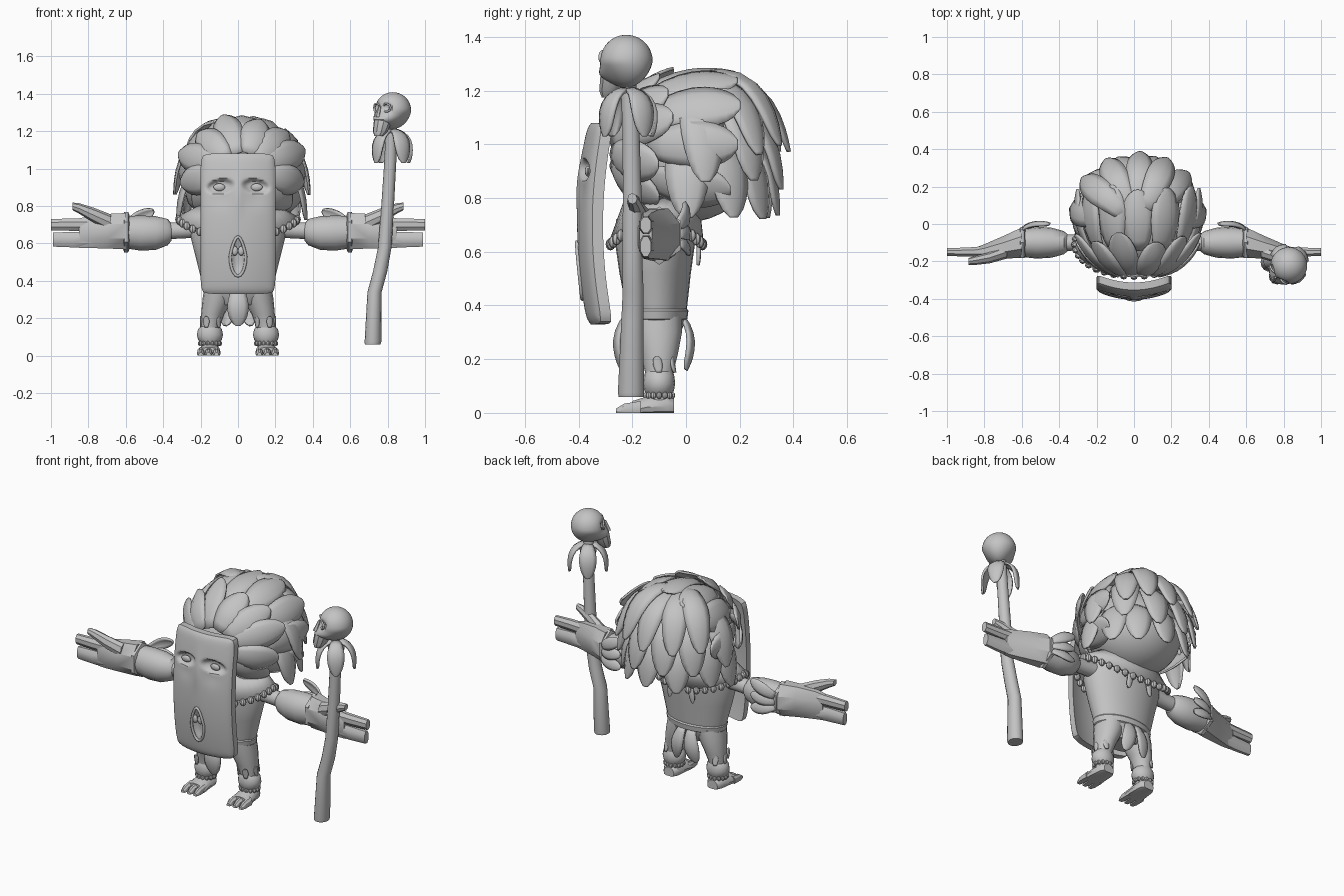
import bpy, bmesh, random
from math import sin, cos, pi, radians, exp
from mathutils import Vector, Matrix

random.seed(4)
if "Cube" in bpy.data.objects:
    bpy.data.objects.remove(bpy.data.objects["Cube"])

GREY = (0.55, 0.55, 0.55, 1)
clay = bpy.data.materials.new("plain_grey")
clay.use_nodes = True
clay.diffuse_color = GREY
clay.node_tree.nodes["Principled BSDF"].inputs["Base Color"].default_value = GREY
made = []


def finish(name, bm, thick=0.0):
    bmesh.ops.recalc_face_normals(bm, faces=bm.faces)
    mesh = bpy.data.meshes.new(name)
    bm.to_mesh(mesh)
    bm.free()
    mesh.materials.append(clay)
    ob = bpy.data.objects.new(name, mesh)
    bpy.context.collection.objects.link(ob)
    if thick:
        mod = ob.modifiers.new("thickness", "SOLIDIFY")
        mod.thickness, mod.offset = thick, 0
    made.append(ob)
    return ob


def loft(name, axis, rings, n=20, side=1, turn=0.0):
    """Skin elliptical rings (x, y, z, radius_a, radius_b) set square to an axis."""
    bm = bmesh.new()
    loops = []
    for x, y, z, ra, rb in rings:
        loop = []
        for i in range(n):
            t = 2 * pi * i / n + turn
            a, b = ra * cos(t), rb * sin(t)
            off = {"X": (0, a, b), "Y": (a, 0, b), "Z": (a, b, 0)}[axis]
            p = Vector((x, y, z)) + Vector(off)
            loop.append(bm.verts.new((p.x * side, p.y, p.z)))
        loops.append(loop)
    for lo, hi in zip(loops, loops[1:]):
        for i in range(n):
            bm.faces.new((lo[i], lo[(i + 1) % n], hi[(i + 1) % n], hi[i]))
    bm.faces.new(loops[0])
    bm.faces.new(loops[-1])
    return finish(name, bm)


def ball(name, centre, radii, seg=20):
    bm = bmesh.new()
    bmesh.ops.create_uvsphere(bm, u_segments=seg, v_segments=seg // 2 + 2, radius=1)
    bm.transform(Matrix.Translation(centre) @ Matrix.Diagonal((*radii, 1)))
    return finish(name, bm)


def leaf(name, p0, p1, p2, width, out, thick=0.012):
    """Ridged round-tipped feather along a bent path, its face turned towards out."""
    p0, p1, p2, out = map(Vector, (p0, p1, p2, out))
    bm = bmesh.new()
    rows = []
    steps = 9
    for k in range(steps + 1):
        t = sin(k / steps * pi / 2)
        p = p0 * (1 - t) ** 2 + p1 * 2 * t * (1 - t) + p2 * t * t
        tan = ((p1 - p0) * (1 - t) + (p2 - p1) * t).normalized()
        across = tan.cross(out).normalized()
        up = across.cross(tan)
        w = width * (0.5 + 0.5 * sin(min(t * 1.5, 1) * pi / 2)) * max(1 - t ** 5, 0.03) ** 0.5
        rows.append([bm.verts.new(p + across * w * s - up * w * 0.3 * abs(s) ** 1.3)
                     for s in (-1, -0.55, 0, 0.55, 1)])
    for lo, hi in zip(rows, rows[1:]):
        for i in range(4):
            bm.faces.new((lo[i], lo[i + 1], hi[i + 1], hi[i]))
    return finish(name, bm, thick)


def rope(name, points, radius):
    cu = bpy.data.curves.new(name, "CURVE")
    cu.dimensions, cu.bevel_depth, cu.bevel_resolution = "3D", radius, 2
    sp = cu.splines.new("POLY")
    sp.points.add(len(points) - 1)
    for q, p in zip(sp.points, points):
        q.co = (*p, 1)
    sp.use_cyclic_u = True
    cu.materials.append(clay)
    bpy.context.collection.objects.link(bpy.data.objects.new(name, cu))


# Torso, belt and head
loft("torso", "Z", [(0, -.11, .27, .11, .07), (0, -.11, .33, .18, .105), (0, -.11, .4, .195, .115),
                    (0, -.115, .52, .225, .133), (0, -.115, .64, .255, .15),
                    (0, -.11, .72, .25, .15), (0, -.08, .82, .15, .1)], 28)
loft("belt", "Z", [(0, -.11, .345, .183, .107), (0, -.11, .35, .189, .115),
                   (0, -.11, .38, .195, .119), (0, -.11, .39, .19, .112)], 28)
ball("head", (0, 0, .95), (.28, .26, .24), 32)

# Draped collar with a beaded hem
def hem(t, grow=1.0):
    return Vector((.31 * grow * cos(t), -.11 + .168 * grow * sin(t), .74 - .1 * abs(sin(t)) ** 1.5))

bm = bmesh.new()
N = 40
low = [bm.verts.new(hem(2 * pi * i / N)) for i in range(N)]
top = [bm.verts.new((.2 * cos(2 * pi * i / N), -.09 + .13 * sin(2 * pi * i / N), .8)) for i in range(N)]
for i in range(N):
    bm.faces.new((low[i], low[(i + 1) % N], top[(i + 1) % N], top[i]))
finish("collar", bm, .015)
for i in range(36):
    ball("collar_bead", hem(2 * pi * i / 36, 1.02) - Vector((0, 0, .012)), (.02, .018, .023), 8)

# Curved mask with sunken eyes and a hollow mouth
def mask_y(x, z):
    return -.405 + 1.1 * x * x + .28 * (z - .7) ** 2

def mask_dent(x, z):
    tilt = z - .905 + .12 * (abs(x) - .095)
    eye = exp(-(((abs(x) - .095) / .065) ** 2 + (tilt / .034) ** 2) ** 3)
    cheek = exp(-((abs(x) - .095) / .05) ** 2 - ((z - .84) / .05) ** 2)
    nose = exp(-(x / .03) ** 2 - ((z - .86) / .1) ** 2)
    mouth = exp(-((x / .03) ** 2 + ((z - .53) / .08) ** 2) ** 2)
    return .03 * eye + .006 * cheek - .008 * nose + .02 * mouth

bm = bmesh.new()
W, H = 48, 80
rows = []
for j in range(H + 1):
    row = []
    for i in range(W + 1):
        u, v = 2 * i / W - 1, 2 * j / H - 1
        x = .2 * u * (1 - .07 * v ** 16)
        z = .705 + .375 * v * (1 - .03 * u ** 10)
        edge = .012 * max(u ** 16, v ** 24)
        row.append((x, mask_y(x, z) + mask_dent(x, z) + edge, z))
    rows.append([[bm.verts.new(p) for p in row],
                 [bm.verts.new((x, mask_y(x, z) + .052, z)) for x, y, z in row]])
for j in range(H):
    for i in range(W):
        for s in (0, 1):
            bm.faces.new((rows[j][s][i], rows[j][s][i + 1], rows[j + 1][s][i + 1], rows[j + 1][s][i]))
    for i in (0, W):
        bm.faces.new((rows[j][0][i], rows[j + 1][0][i], rows[j + 1][1][i], rows[j][1][i]))
for j in (0, H):
    for i in range(W):
        bm.faces.new((rows[j][0][i], rows[j][0][i + 1], rows[j][1][i + 1], rows[j][1][i]))
finish("mask", bm)
for s in (-1, 1):
    ball("mask_eye", (s * .1, -.365, .9), (.032, .012, .02), 14)
    ball("mask_tooth", (s * .017, -.395, .56), (.017, .012, .026), 10)
lips = [(.042 * cos(t) * (1 - .35 * max(sin(t), 0)), .53 + .105 * sin(t))
        for t in (2 * pi * i / 20 for i in range(20))]
rope("mask_lips", [(x, mask_y(x, z) - .002, z) for x, z in lips], .008)

# Mane: feathers sweep back from the mask over the crown and sides
C = Vector((.025, .02, .985))

def shell(theta, phi, k):
    a, b = radians(theta), radians(phi)
    return C + k * Vector((.31 * sin(a) * cos(b), -.33 * cos(a), .27 * sin(a) * sin(b)))

# start, end, first angle, last angle, count, tip spread, half width
for t0, t1, f0, f1, n, spread, w in ((22, 76, -38, 218, 10, 1.14, .082), (60, 116, -30, 210, 9, 1.18, .09)):
    for i in range(n):
        phi = f0 + (f1 - f0) * i / (n - 1) + random.uniform(-4, 4)
        end = t1 + random.uniform(-6, 6)
        mid = shell((t0 + end) / 2, phi, 1.2)
        leaf("mane_feather", shell(t0, phi, .98), mid, shell(end, phi, spread + random.uniform(-.04, .05)),
             w, mid - C)

# Mane: feathers hanging down the back, as (radius, height) of root, bend and tip
for spread, n, root, bend, tip, w in ((48, 5, (.06, 1.25), (.33, 1.31), (.385, .98), .075),
                                      (75, 6, (.12, 1.17), (.37, 1.17), (.37, .85), .085),
                                      (92, 7, (.2, 1.02), (.35, 1.0), (.345, .73), .085)):
    for i in range(n):
        az = radians(-spread + 2 * spread * i / (n - 1) + random.uniform(-4, 4))
        d = Vector((sin(az), cos(az), 0))
        hub = Vector((.02, .0, random.uniform(-.02, .02)))
        pts = [hub + d * r + Vector((0, 0, z)) for r, z in (root, bend, tip)]
        leaf("back_feather", *pts, w, d + Vector((0, 0, .6)))

# Arms, hands, legs and feet, both sides
for s, tag in ((1, "left"), (-1, "right")):
    loft(tag + "_upper_arm", "X", [(.2, -.1, .68, .05, .05), (.3, -.1, .67, .042, .045),
                                   (.4, -.1, .665, .045, .045)], 14, s)
    loft(tag + "_forearm", "X", [(.355, -.1, .66, .045, .045), (.375, -.1, .66, .062, .07),
                                 (.44, -.1, .655, .08, .09), (.52, -.1, .655, .085, .094),
                                 (.61, -.1, .66, .075, .085)], 16, s)
    loft(tag + "_wrist_band", "X", [(.58, -.1, .66, .08, .09), (.587, -.1, .66, .094, .108),
                                    (.608, -.1, .66, .094, .108), (.615, -.1, .66, .08, .09)], 6, s, pi / 6)
    loft(tag + "_hand", "X", [(.6, -.1, .665, .088, .105), (.7, -.125, .665, .065, .1),
                              (.8, -.145, .66, .04, .092), (.85, -.15, .655, .025, .085)], 8, s, pi / 8)
    for z, tip_z, tip_x, h in ((.7, .7, 1.0, .036), (.62, .62, .99, .045)):
        loft(tag + "_finger", "X", [(.78, -.145, z, .03, h), (.88, -.15, z, .027, h),
                                    (tip_x, -.15, tip_z, .022, h * .9)], 8, s, pi / 8)
    loft(tag + "_thumb", "X", [(.68, -.15, .71, .035, .045), (.77, -.18, .75, .03, .04),
                               (.85, -.195, .787, .024, .028), (.885, -.2, .798, .018, .02)], 8, s)
    for root_z, tip_z in ((.7, .775), (.67, .69), (.64, .61)):
        leaf(tag + "_arm_feather", (s * .6, -.03, root_z), (s * .54, .03, (root_z + tip_z) / 2),
             (s * .45, .0, tip_z), .036, (0, 1, .3))

    loft(tag + "_leg", "Z", [(.15, -.1, .04, .045, .05), (.148, -.1, .15, .05, .052),
                             (.135, -.1, .22, .062, .07), (.11, -.105, .3, .08, .09),
                             (.095, -.11, .36, .085, .095)], 16, s)
    loft(tag + "_ankle_cuff", "Z", [(.15, -.1, .07, .05, .048), (.15, -.1, .083, .063, .055),
                                    (.15, -.1, .11, .07, .06), (.15, -.1, .14, .064, .056),
                                    (.15, -.1, .155, .05, .05)], 16, s)
    for i in range(14):
        t = 2 * pi * i / 14
        ball(tag + "_ankle_bead", (s * .15 + .054 * cos(t), -.1 + .05 * sin(t), .065), (.011, .011, .013), 8)
    soles = [loft(tag + "_foot", "Y", [(.15, -.045, .02, .035, .035), (.15, -.07, .025, .052, .045),
                                       (.152, -.14, .022, .058, .042), (.155, -.2, .01, .062, .035)], 14, s)]
    for x in (.115, .157, .199):
        soles.append(loft(tag + "_toe", "Y", [(x, -.17, .015, .02, .03), (x, -.23, .01, .021, .026),
                                              (x, -.26, .005, .012, .012)], 10, s))
    for ob in soles:
        for v in ob.data.vertices:
            v.co.z = max(v.co.z, 0)
    for x, y in ((.17, -.165), (.2, -.1), (.17, -.04), (.1, -.14)):
        leaf(tag + "_leg_feather", (s * x, y, .15), (s * x, y - .005, .18),
             (s * x, y - .01, .21), .017, (s * (x - .15), y + .1, 0), .008)
    leaf(tag + "_tail_feather", (s * .03, -.01, .36), (s * .05, .06, .27), (s * .07, .0, .16), .045, (s * .2, 1, 0))
    leaf(tag + "_collar_tassel", (s * .06, .035, .68), (s * .07, .06, .62), (s * .08, .045, .55), .018, (0, 1, 0))
leaf("loincloth", (0, -.22, .37), (0, -.3, .28), (0, -.24, .16), .058, (0, -1, 0))

# Staff
loft("staff", "Z", [(.72, -.205, .06, .042, .047), (.722, -.205, .075, .045, .05),
                    (.73, -.2, .34, .038, .042), (.76, -.197, .45, .038, .04), (.785, -.2, .58, .036, .038),
                    (.8, -.2, .8, .034, .036), (.815, -.205, 1.05, .032, .032), (.82, -.215, 1.24, .03, .03)], 14)
for i in range(4):
    d = Vector((cos(pi / 2 * i + .6), sin(pi / 2 * i + .6), 0))
    root = Vector((.825, -.215, 1.21)) + d * .02
    leaf("staff_feather", root, root + d * .11 - Vector((0, 0, .02)),
         root + d * .085 - Vector((0, 0, .18)), .05, d + Vector((0, 0, .3)))

# Skull on top of the staff, turned to look across the body
SK = Matrix.Translation((.828, -.222, 1.31)) @ Matrix.Rotation(radians(-48), 4, "Z")
bm = bmesh.new()
bmesh.ops.create_uvsphere(bm, u_segments=32, v_segments=24, radius=.098)
for v in bm.verts:
    x, y, z = v.co
    if y < 0:
        v.co.y += .03 * exp(-((abs(x) - .038) / .022) ** 2 - ((z - .015) / .022) ** 2)
        v.co.y -= .035 * exp(-((z + .055) / .03) ** 2)
    v.co.x *= 1 - .3 * max(0, -z / .1)
bm.transform(SK)
finish("skull", bm)
for part in (loft("skull_jaw", "Z", [(0, -.1, -.135, .026, .024), (0, -.09, -.11, .042, .04),
                                     (0, -.07, -.05, .05, .05)], 10),
             loft("skull_nose", "Z", [(0, -.112, -.035, .014, .018), (0, -.092, .025, .006, .01)], 6)):
    part.data.transform(SK)
for s in (-1, 1):
    rope("skull_socket_rim", [SK @ Vector((s * .038 + .027 * cos(t), -.086 + .01 * abs(cos(t)), .015 + .022 * sin(t)))
                              for t in (pi / 5 * i for i in range(10))], .006)

# Smooth shading with crisp ridges
bpy.ops.object.select_all(action="DESELECT")
for ob in made:
    ob.select_set(True)
bpy.context.view_layer.objects.active = made[0]
bpy.ops.object.shade_smooth_by_angle(angle=radians(32))
